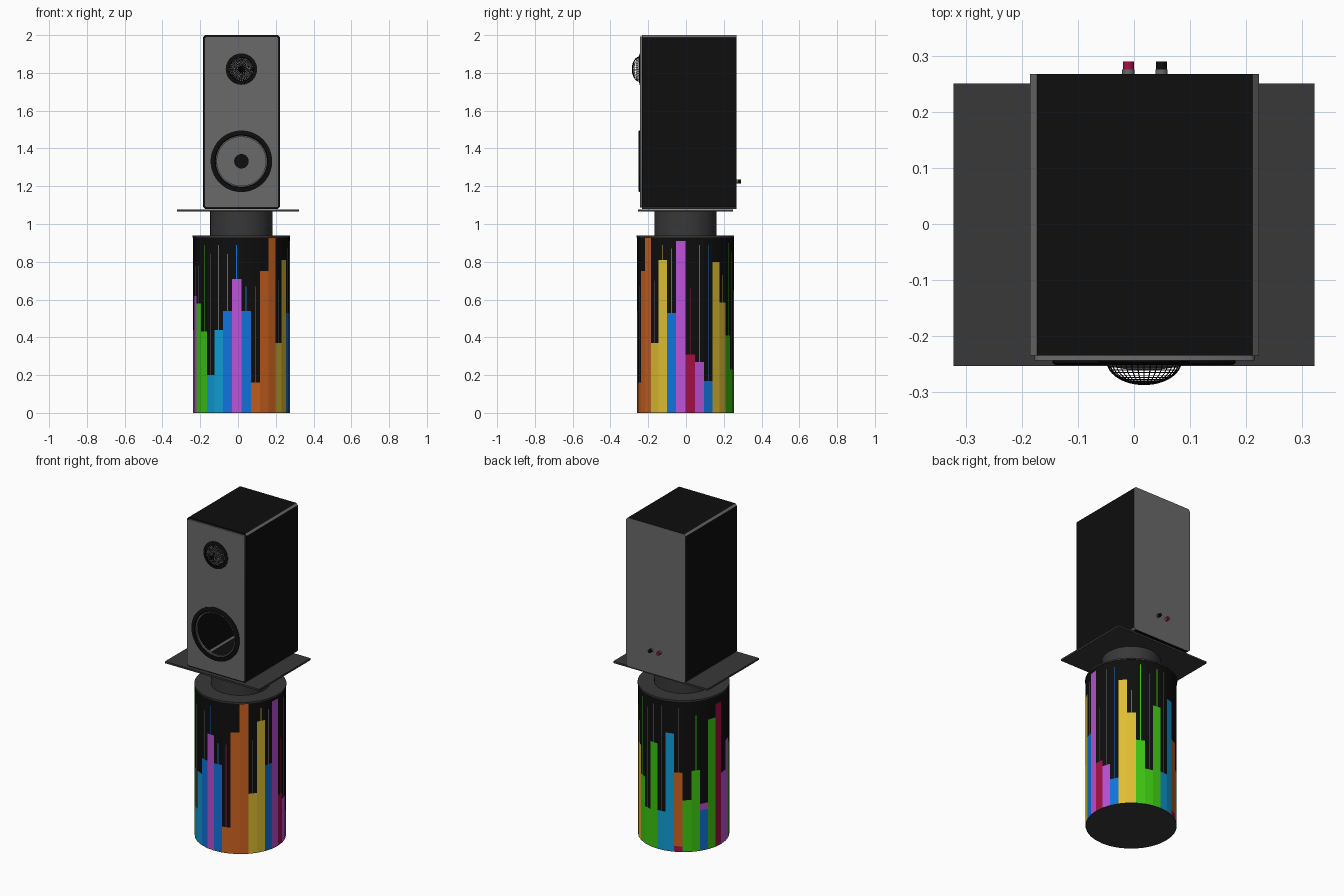
import bpy, bmesh, math
from mathutils import Matrix, Vector

if "Cube" in bpy.data.objects:
    bpy.data.objects.remove(bpy.data.objects["Cube"])

CX = 0.018          # axis of the pedestal and the drivers
COLOURS = {'black': (14, 14, 14), 'dark grey': (56, 56, 56), 'panel grey': (106, 106, 106),
           'orange': (205, 98, 32), 'yellow': (222, 190, 50), 'green': (62, 200, 18),
           'teal': (16, 156, 212), 'blue': (16, 115, 220), 'purple': (188, 82, 215),
           'crimson': (165, 16, 70)}
NAMES = list(COLOURS)
MATS = []
for name, rgb in COLOURS.items():
    m = bpy.data.materials.new(name)
    m.diffuse_color = [((c / 255 + 0.055) / 1.055) ** 2.4 for c in rgb] + [1]
    m.use_nodes = True
    m.node_tree.nodes["Principled BSDF"].inputs["Base Color"].default_value = m.diffuse_color
    MATS.append(m)


def finish(name, bm, colour=None, smooth=False):
    """Turn a bmesh into an object; colour None keeps the face indices over the full palette."""
    me = bpy.data.meshes.new(name)
    bm.to_mesh(me)
    bm.free()
    ob = bpy.data.objects.new(name, me)
    bpy.context.collection.objects.link(ob)
    for m in (MATS if colour is None else [MATS[NAMES.index(colour)]]):
        me.materials.append(m)
    if smooth:
        bpy.ops.object.select_all(action='DESELECT')
        ob.select_set(True)
        bpy.context.view_layer.objects.active = ob
        bpy.ops.object.shade_smooth_by_angle(angle=math.radians(35))
    return ob


def box(name, colour, x0, x1, y0, y1, z0, z1):
    bm = bmesh.new()
    bmesh.ops.create_cube(bm, size=1)
    bm.transform(Matrix.Translation(((x0 + x1) / 2, (y0 + y1) / 2, (z0 + z1) / 2))
                 @ Matrix.Diagonal((x1 - x0, y1 - y0, z1 - z0, 1)))
    return finish(name, bm, colour)


def lathe(name, colour, profile, origin, along_y=False, closed=False, steps=64):
    """Spin (radius, height) points round z, or round -y when along_y is set."""
    bm = bmesh.new()
    vs = [bm.verts.new((r, 0, h)) for r, h in profile]
    es = [bm.edges.new(p) for p in zip(vs, vs[1:])]
    if closed:
        es.append(bm.edges.new((vs[-1], vs[0])))
    bmesh.ops.spin(bm, geom=vs + es, cent=(0, 0, 0), axis=(0, 0, 1),
                   angle=math.tau, steps=steps)
    bmesh.ops.remove_doubles(bm, verts=bm.verts, dist=1e-5)
    bmesh.ops.recalc_face_normals(bm, faces=bm.faces)
    rot = Matrix.Rotation(math.pi / 2, 4, 'X') if along_y else Matrix()
    bm.transform(Matrix.Translation(origin) @ rot)
    return finish(name, bm, colour, True)


def disc(name, colour, r, h, origin, along_y=False, steps=64):
    return lathe(name, colour, [(0, 0), (r, 0), (r, h), (0, h)], origin, along_y, steps=steps)


# Pedestal drum: 32 flat columns, each a stack of (colour, top height)
o, y, g, t, b, p, c = 'orange', 'yellow', 'green', 'teal', 'blue', 'purple', 'crimson'
BARS = [(b, .54), (o, .16), (o, .75), (o, .925), (y, .37), (y, .81), (b, .53), (p, .91),
        (c, .31), (p, .27), (b, .17), (y, .80), (y, .585), (g, .41), (g, .23), (g, .65),
        (t, .24), (t, .73), (o, .49), (g, .32), (g, .50), (b, .25), (g, .80), (c, .88),
        (p, .44), (p, .62), (g, .58), (g, .43), (t, .20), (t, .44), (b, .54), (p, .71)]
FOOT = {18: (c, .035)}               # short second colour below a bar
CAP = {21: (p, .29)}                 # short second colour above a bar
n = 'panel grey'
LINES = {0: (b, .67), 1: (c, .67), 4: (n, .70), 5: (y, .89), 6: (n, .87), 8: (c, .66),
         9: (n, .89), 10: (b, .89), 12: (y, .73), 13: (g, .90), 14: (n, .85), 15: (g, .89),
         16: (n, .89), 18: (n, .89), 20: (g, .84), 25: (n, .78), 26: (n, .78), 27: (g, .89),
         28: (n, .84), 29: (n, .89), 30: (n, .84), 31: (b, .89)}
R, DRUM_TOP, STEP = 0.256, 0.93, math.tau / 32


def rim(angle, z, r=R):
    return Vector((CX + r * math.sin(angle), -0.003 - r * math.cos(angle), z))


def quad(bm, a0, a1, z0, z1, colour):
    f = bm.faces.new([bm.verts.new(v) for v in
                      (rim(a0, z0), rim(a1, z0), rim(a1, z1), rim(a0, z1))])
    f.material_index = NAMES.index(colour)
    return f


drum, lines = bmesh.new(), bmesh.new()
for i, bar in enumerate(BARS):
    stack = [FOOT[i]] if i in FOOT else []
    stack += [bar] + ([CAP[i]] if i in CAP else []) + [('black', DRUM_TOP)]
    z0 = 0.003
    for colour, z1 in stack:
        quad(drum, i * STEP, (i + 1) * STEP, z0, z1, colour)
        z0 = z1
    if i in LINES:
        # thin line standing on the middle of the bar, lying just off the flat column
        colour, z1 = LINES[i]
        mid = (i + 0.5) * STEP
        out = Vector((math.sin(mid), -math.cos(mid), 0))
        side = Vector((math.cos(mid), math.sin(mid), 0)) * 0.0022
        base = rim(mid, 0, R * math.cos(STEP / 2)) + out * 0.0012
        f = lines.faces.new([lines.verts.new(base + s * side + Vector((0, 0, z)))
                             for s, z in ((-1, bar[1]), (1, bar[1]), (1, z1), (-1, z1))])
        f.material_index = NAMES.index(colour)
finish('pedestal_drum', drum)
finish('pedestal_lines', lines)
disc('pedestal_base', 'dark grey', R, 0.003, (CX, -0.003, 0), steps=32)
disc('pedestal_rim', 'dark grey', 0.258, 0.009, (CX, -0.003, 0.929))
disc('pedestal_neck', 'dark grey', 0.165, 0.13, (CX, -0.003, 0.937))
box('stand_plate', 'dark grey', -0.322, 0.322, -0.253, 0.25, 1.065, 1.076)

# Hollow cabinet: chamfered outline, grey chamfers and back, black walls and front rim
X0, X1, Z0, Z1, YF, YB = -0.185, 0.223, 1.079, 2.0, -0.234, 0.267


def outline(inset, c):
    x0, x1, z0, z1 = X0 + inset, X1 - inset, Z0 + inset, Z1 - inset
    return [(x0 + c, z0), (x1 - c, z0), (x1, z0 + c), (x1, z1 - c),
            (x1 - c, z1), (x0 + c, z1), (x0, z1 - c), (x0, z0 + c)]


bm = bmesh.new()
loops = [[bm.verts.new((x, yy, z)) for x, z in outline(ins, ch)]
         for ins, ch, yy in ((0.012, 0.01, YB - 0.01), (0.012, 0.01, YF),
                             (0, 0.012, YF), (0, 0.012, YB))]
GREY = NAMES.index('panel grey')
for k in range(3):
    for i in range(8):
        j = (i + 1) % 8
        f = bm.faces.new((loops[k][i], loops[k][j], loops[k + 1][j], loops[k + 1][i]))
        f.material_index = GREY if k != 1 and i % 2 else 0
for loop in (loops[0], loops[3]):
    bm.faces.new(loop).material_index = GREY
bmesh.ops.recalc_face_normals(bm, faces=bm.faces)
finish('cabinet', bm)

# Front panel: filled flat curve with a round driver opening
WZ, TZ = 1.332, 1.82
cu = bpy.data.curves.new('front_panel', 'CURVE')
cu.dimensions, cu.fill_mode, cu.extrude = '2D', 'BOTH', 0.0045
hole = [(CX + 0.132 * math.cos(a * math.tau / 64), WZ + 0.132 * math.sin(a * math.tau / 64))
        for a in range(64)]
for pts in (outline(0.008, 0.008), hole):
    s = cu.splines.new('POLY')
    s.points.add(len(pts) - 1)
    for q, (x, z) in zip(s.points, pts):
        q.co = (x, z, 0, 1)
    s.use_cyclic_u = True
cu.materials.append(MATS[GREY])
panel = bpy.data.objects.new('front_panel', cu)
panel.rotation_euler.x = math.pi / 2
panel.location.y = YF - 0.0045
bpy.context.collection.objects.link(panel)

# Woofer: surround, bright inner lip, and the dark disc deep inside
lathe('woofer_surround', 'black', [(0.136, -0.004), (0.163, -0.004), (0.163, 0.006),
      (0.158, 0.009), (0.140, 0.009), (0.136, 0.006)], (CX, -0.242, WZ), True, True)
lathe('woofer_lip', 'panel grey', [(0.129, -0.008), (0.136, -0.008), (0.136, 0.004),
      (0.129, 0.004)], (CX, -0.242, WZ), True, True)
disc('woofer_core', 'black', 0.038, 0.008, (CX, YB - 0.01, WZ), True)

# Tweeter: ring and domed wire grille
lathe('tweeter_ring', 'black', [(0.064, -0.002), (0.083, -0.002), (0.083, 0.004),
      (0.064, 0.007)], (CX, -0.242, TZ), True, True)
bm = bmesh.new()
bmesh.ops.create_uvsphere(bm, u_segments=36, v_segments=24, radius=1)
bmesh.ops.delete(bm, geom=[v for v in bm.verts if v.co.z < -0.01], context='VERTS')
bm.transform(Matrix.Translation((CX, -0.244, TZ)) @ Matrix.Rotation(math.pi / 2, 4, 'X')
             @ Matrix.Diagonal((0.066, 0.066, 0.042, 1)))
grille = finish('tweeter_grille', bm, 'black')
wire = grille.modifiers.new('wire', 'WIREFRAME')
wire.thickness = 0.0022

# Rear binding posts
for label, colour, x in (('left', 'crimson', -0.01), ('right', 'black', 0.049)):
    disc(f'{label}_post_base', 'panel grey', 0.011, 0.009, (x, 0.275, 1.225), True, 24)
    disc(f'{label}_post_cap', colour, 0.010, 0.015, (x, 0.290, 1.225), True, 24)
